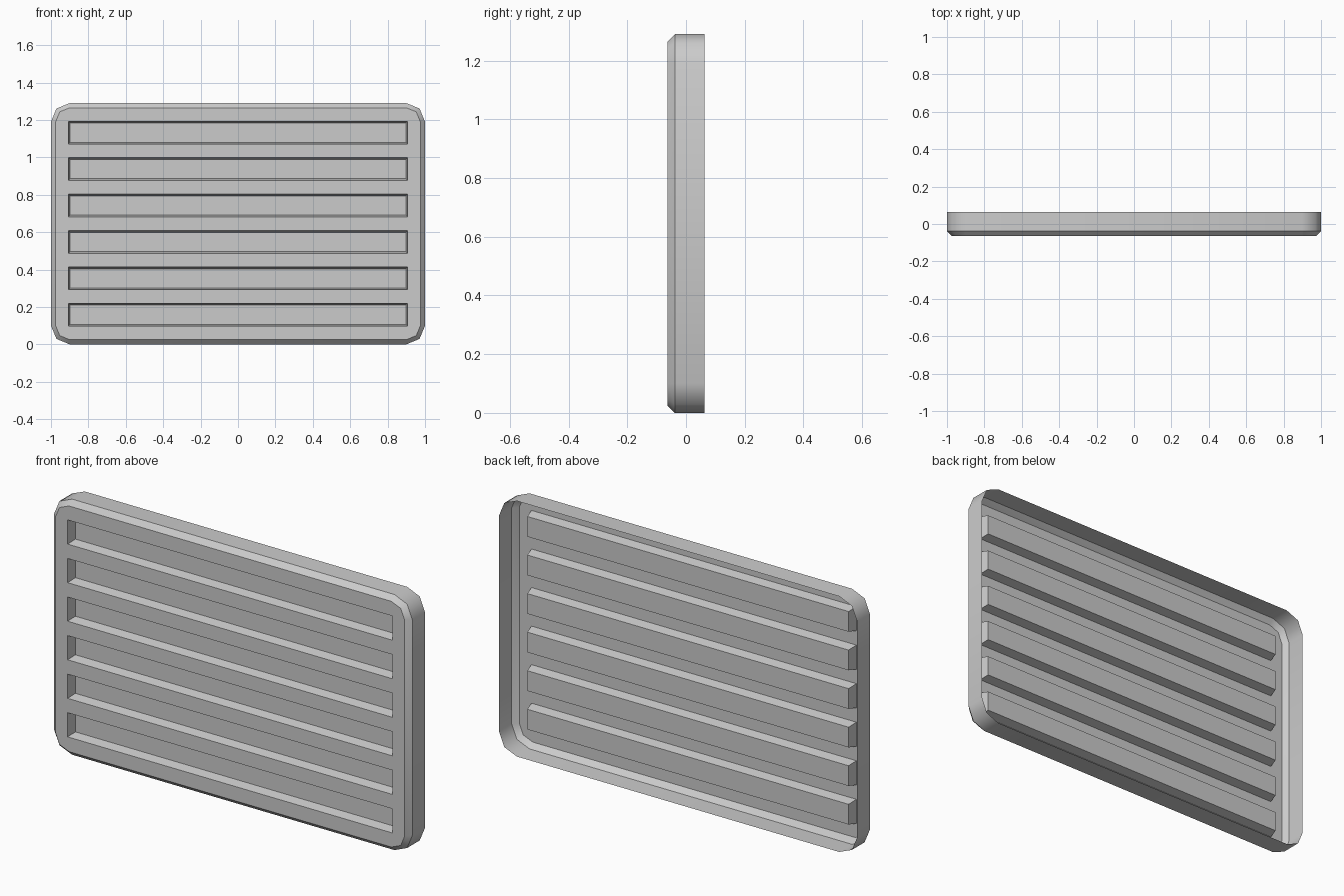
import bpy, bmesh
from math import cos, sin, pi

if "Cube" in bpy.data.objects:
    bpy.data.objects.remove(bpy.data.objects["Cube"])

HW, H = 1.0, 1.29                  # half width, height
Y_FRONT, Y_BEND, Y_BACK = -0.063, -0.038, 0.063
RADIUS, CHAMFER = 0.1, 0.025
SLOTS, PITCH, SLOT_HW, SLOT_H = 6, 0.1946, 0.907, 0.122
TAPER, DEPTH = 0.01, 0.047

bm = bmesh.new()


def rounded_ring(y, inset):
    """Rounded rectangle with two segments per corner."""
    r = RADIUS - inset
    centres = [(HW - RADIUS, H - RADIUS), (RADIUS - HW, H - RADIUS),
               (RADIUS - HW, RADIUS), (HW - RADIUS, RADIUS)]
    return [bm.verts.new((cx + r * cos(a), y, cz + r * sin(a)))
            for q, (cx, cz) in enumerate(centres)
            for a in (q * pi / 2 + k * pi / 4 for k in range(3))]


def rect_ring(y, cz, hw, hh):
    return [bm.verts.new((sx * hw, y, cz + sz * hh))
            for sx, sz in ((1, 1), (-1, 1), (-1, -1), (1, -1))]


def bridge(a, b, smooth=False):
    for i in range(len(a)):
        j = (i + 1) % len(a)
        bm.faces.new((a[i], a[j], b[j], b[i])).smooth = smooth


def ring_edges(ring):
    return [bm.edges.get((ring[i - 1], ring[i])) for i in range(len(ring))]


# Open-backed rim: side wall and chamfer
back = rounded_ring(Y_BACK, 0)
bend = rounded_ring(Y_BEND, 0)
front = rounded_ring(Y_FRONT, CHAMFER)
bridge(back, bend, True)
bridge(bend, front, True)
boundary = ring_edges(front)
sharp = boundary + ring_edges(bend)

# Recessed slots pressed through the panel, with tapered walls
for i in range(SLOTS):
    cz = H / 2 + (i - (SLOTS - 1) / 2) * PITCH
    mouth = rect_ring(Y_FRONT, cz, SLOT_HW, SLOT_H / 2)
    floor = rect_ring(Y_FRONT + DEPTH, cz, SLOT_HW - TAPER, SLOT_H / 2 - TAPER)
    bridge(mouth, floor)
    bm.faces.new(floor)
    boundary += ring_edges(mouth)

# Flat front sheet around the slots
fill = bmesh.ops.triangle_fill(bm, edges=boundary, use_beauty=True, normal=(0, -1, 0))
sheet = [g for g in fill["geom"] if isinstance(g, bmesh.types.BMFace)]
bmesh.ops.recalc_face_normals(bm, faces=bm.faces[:])
if sheet[0].normal.y > 0:
    bmesh.ops.reverse_faces(bm, faces=bm.faces[:])
for e in sharp:
    e.smooth = False

mesh = bpy.data.meshes.new("slotted_panel")
bm.to_mesh(mesh)
bm.free()
bpy.context.collection.objects.link(bpy.data.objects.new("slotted_panel", mesh))
